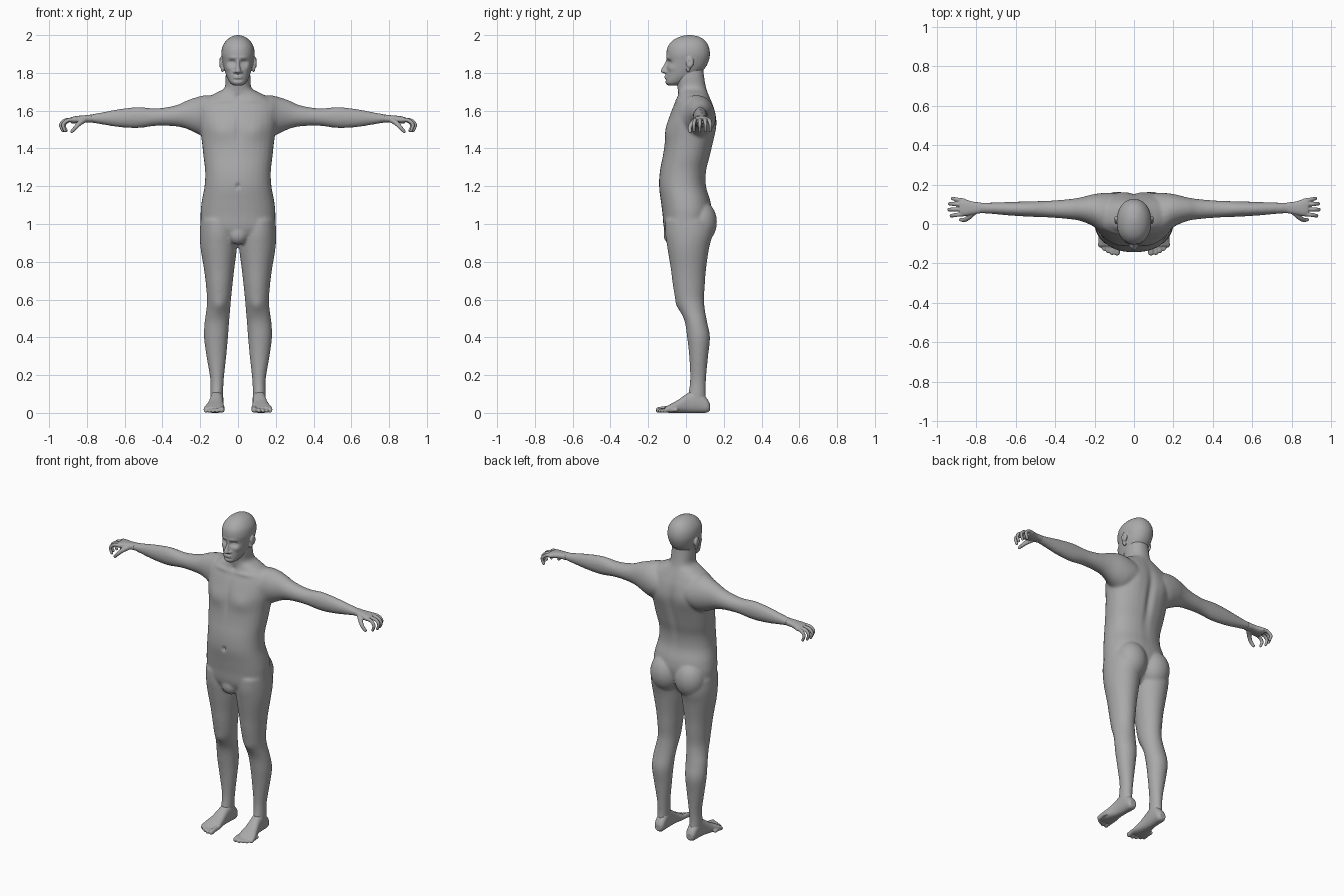
import bpy, bmesh, math

skin = bpy.data.materials.new("plain grey")
skin.diffuse_color = (0.40, 0.40, 0.40, 1)


def spline(rows, steps):
    """Catmull-Rom interpolation through equal-length rows."""
    out = []
    for i in range(len(rows) - 1):
        p0, p1, p2 = rows[max(i - 1, 0)], rows[i], rows[i + 1]
        p3 = rows[min(i + 2, len(rows) - 1)]
        for s in range(steps):
            t = s / steps
            out.append([0.5 * (2 * b + (c - a) * t + (2 * a - 5 * b + 4 * c - d) * t * t
                               + (3 * b - a - 3 * c + d) * t ** 3)
                        for a, b, c, d in zip(p0, p1, p2, p3)])
    return out + [list(rows[-1])]


def loft(bm, axis, rings, side=1, power=2.0, n=32, steps=4):
    """Rings: (position on axis, min and max of first, min and max of second other axis)."""
    u, v = [k for k in range(3) if k != axis]
    loops = []
    for t, u0, u1, v0, v1 in spline(rings, steps):
        loop = []
        for k in range(n):
            a = 2 * math.pi * k / n
            c, s = math.cos(a), math.sin(a)
            co = [0, 0, 0]
            co[axis] = t
            co[u] = (u0 + u1) / 2 + (u1 - u0) / 2 * math.copysign(abs(c) ** (2 / power), c)
            co[v] = (v0 + v1) / 2 + (v1 - v0) / 2 * math.copysign(abs(s) ** (2 / power), s)
            co[0] *= side
            loop.append(bm.verts.new(co))
        loops.append(loop)
    for a, b in zip(loops, loops[1:]):
        for k in range(n):
            bm.faces.new((a[k], a[(k + 1) % n], b[(k + 1) % n], b[k]))
    bm.faces.new(loops[0])
    bm.faces.new(loops[-1])


def ball(bm, centre, radii, side=1, n=16, rows=9):
    (x, y, z), (rx, ry, rz) = centre, radii
    rings = []
    for i in range(rows):
        a = math.radians(-84 + 168 * i / (rows - 1))
        c = math.cos(a)
        rings.append((z + rz * math.sin(a), x - rx * c, x + rx * c, y - ry * c, y + ry * c))
    loft(bm, 2, rings, side, n=n, steps=1)


def digit(bm, path, r0, r1, side):
    pts = spline(path, 5)
    for i, p in enumerate(pts):
        r = r0 + (r1 - r0) * i / (len(pts) - 1)
        ball(bm, p, (r, r, r), side, n=10, rows=6)


def fuse(name, bm, voxel, smooth, dabs=()):
    """Melt overlapping parts into one skin, then push it in or out with soft dabs."""
    bmesh.ops.recalc_face_normals(bm, faces=bm.faces)
    me = bpy.data.meshes.new(name)
    bm.to_mesh(me)
    bm.free()
    ob = bpy.data.objects.new(name, me)
    bpy.context.collection.objects.link(ob)
    m = ob.modifiers.new("melt", 'REMESH')
    m.mode = 'VOXEL'
    m.voxel_size = voxel
    m = ob.modifiers.new("soften", 'SMOOTH')
    m.factor = 0.5
    m.iterations = smooth
    dg = bpy.context.evaluated_depsgraph_get()
    ob.data = bpy.data.meshes.new_from_object(ob.evaluated_get(dg))
    ob.modifiers.clear()
    verts = ob.data.vertices
    co = [0.0] * (3 * len(verts))
    verts.foreach_get("co", co)
    for c, r, off in dabs:
        low, high = c[2] - 2.2 * r[2], c[2] + 2.2 * r[2]
        near = [i for i in range(0, len(co), 3) if low < co[i + 2] < high]
        for sx in ((1, -1) if c[0] else (1,)):
            for i in near:
                d = (((co[i] - c[0] * sx) / r[0]) ** 2 + ((co[i + 1] - c[1]) / r[1]) ** 2
                     + ((co[i + 2] - c[2]) / r[2]) ** 2)
                if d < 5:
                    w = math.exp(-d)
                    co[i] += off[0] * sx * w
                    co[i + 1] += off[1] * w
                    co[i + 2] += off[2] * w
    verts.foreach_set("co", co)
    ob.data.materials.clear()
    ob.data.materials.append(skin)
    ob.data.polygons.foreach_set("use_smooth", [True] * len(ob.data.polygons))
    ob.data.update()


# Torso and neck: (z, half width, front, back)
bm = bmesh.new()
torso = [(.90, .09, -.08, .06), (.97, .185, -.115, .11), (1.05, .198, -.124, .135),
         (1.12, .192, -.133, .130), (1.20, .177, -.143, .107), (1.28, .174, -.138, .108),
         (1.36, .183, -.123, .128), (1.45, .193, -.110, .148), (1.53, .205, -.100, .160),
         (1.60, .205, -.077, .152), (1.65, .190, -.055, .135), (1.69, .125, -.042, .118),
         (1.72, .072, -.045, .107), (1.78, .066, -.055, .096), (1.84, .060, -.050, .090)]
loft(bm, 2, [(z, -w, w, f, b) for z, w, f, b in torso], power=2.25)
ball(bm, (0, -.075, .945), (.055, .045, .055))

# Limbs
leg = [(1.02, .02, .198, -.11, .13), (.95, .006, .202, -.110, .140), (.87, .006, .198, -.098, .122),
       (.76, .02, .180, -.080, .106), (.68, .029, .170, -.070, .100), (.60, .037, .164, -.055, .095),
       (.54, .042, .168, -.030, .101), (.48, .047, .177, -.006, .112), (.40, .053, .180, .006, .127),
       (.30, .062, .167, .017, .117), (.18, .075, .147, .022, .106), (.10, .079, .146, .012, .104),
       (.05, .080, .145, .005, .110)]
arm = [(.10, -.05, .15, 1.47, 1.67), (.16, -.045, .155, 1.455, 1.682), (.21, -.01, .150, 1.475, 1.674),
       (.27, .015, .135, 1.503, 1.654), (.33, .025, .126, 1.517, 1.628), (.43, .033, .118, 1.520, 1.612),
       (.53, .037, .115, 1.508, 1.619), (.63, .043, .112, 1.513, 1.608), (.72, .051, .109, 1.527, 1.591),
       (.79, .055, .109, 1.539, 1.578), (.83, .054, .110, 1.540, 1.573)]
for s in (1, -1):
    loft(bm, 2, leg, s)
    loft(bm, 0, arm, s)
    ball(bm, (.085, .075, 1.01), (.095, .089, .115), s, n=28, rows=17)   # buttock

fuse("body", bm, .008, 6, [
    ((0, .15, 1.42), (.022, .06, .17), (0, -.014, 0)),        # spine
    ((.09, -.10, 1.49), (.065, .05, .05), (0, -.010, 0)),     # chest muscle
    ((0, -.11, 1.50), (.015, .05, .09), (0, .006, 0)),        # breastbone
    ((.10, .15, 1.53), (.06, .05, .08), (0, .008, 0)),        # shoulder blade
    ((0, -.142, 1.20), (.009, .03, .012), (0, .014, 0)),      # navel
    ((.10, -.035, .57), (.030, .03, .035), (0, -.008, 0)),    # kneecap
    ((0, -.05, 1.675), (.014, .03, .014), (0, .008, 0)),      # throat notch
    ((.09, -.06, 1.655), (.060, .03, .012), (0, -.006, .003)),  # collarbone
])

# Head: (z, half width, front, back)
bm = bmesh.new()
head = [(1.733, .022, -.095, -.05), (1.748, .042, -.109, -.005), (1.78, .060, -.108, .055),
        (1.82, .073, -.104, .097), (1.86, .082, -.101, .119), (1.90, .088, -.104, .127),
        (1.94, .082, -.096, .120), (1.972, .062, -.070, .100), (1.991, .036, -.034, .070),
        (2.0, .010, .005, .032)]
loft(bm, 2, [(z, -w, w, f, b) for z, w, f, b in head], power=2.15)
nose = [(1.797, .012, -.116), (1.805, .019, -.134), (1.818, .015, -.131),
        (1.845, .009, -.117), (1.872, .010, -.104)]
loft(bm, 2, [(z, -w, w, f, -.08) for z, w, f in nose], n=20)
for z in (1.782, 1.773):
    ball(bm, (0, -.103, z), (.026, .011, .005))               # lips
for s in (1, -1):
    ball(bm, (.090, .020, 1.855), (.012, .022, .030), s)      # ear
    ball(bm, (.082, .012, 1.825), (.010, .012, .022), s)      # ear lobe
    ball(bm, (.018, -.104, 1.805), (.008, .013, .008), s)     # nostril
fuse("head", bm, .004, 3, [
    ((.032, -.096, 1.855), (.019, .04, .013), (0, .016, 0)),  # eye socket
    ((.032, -.080, 1.853), (.010, .03, .006), (0, -.006, 0)),  # eyelid
    ((.030, -.100, 1.880), (.025, .03, .009), (0, -.004, 0)),  # brow
    ((.050, -.080, 1.825), (.016, .03, .016), (.003, -.004, 0)),  # cheekbone
    ((0, -.108, 1.762), (.025, .03, .006), (0, .004, 0)),     # under the lip
    ((.102, .018, 1.858), (.012, .010, .016), (-.006, 0, 0)),  # ear hollow
])

# Hands with curled fingers
palm = [(.775, .055, .109, 1.538, 1.579), (.82, .048, .114, 1.538, 1.575),
        (.86, .040, .126, 1.533, 1.571), (.885, .042, .128, 1.533, 1.565)]
fingers = [(.050, -.008, -.012), (.075, -.002, 0), (.099, .004, -.004), (.119, .010, -.018)]
bm = bmesh.new()
for s in (1, -1):
    loft(bm, 0, palm, s, power=2.4)
    for y, spread, reach in fingers:
        x = .938 + reach
        digit(bm, [(.865, y, 1.551), (x - .025, y + spread / 2, 1.549), (x, y + spread, 1.526),
                   (x - .010, y + spread, 1.494)], .0120, .0085, s)
    digit(bm, [(.81, .062, 1.553), (.838, .034, 1.534), (.860, .021, 1.511),
               (.880, .022, 1.490)], .0160, .0090, s)
fuse("hands", bm, .0038, 1)

# Feet with toes
foot = [(.126, .092, .130, .012, .05), (.108, .079, .141, .001, .08), (.06, .077, .146, 0, .125),
        (.01, .078, .150, 0, .105), (-.04, .075, .164, 0, .070), (-.08, .070, .179, 0, .048),
        (-.112, .072, .183, .002, .030)]
toes = [(.086, -.146, .0155), (.111, -.147, .0115), (.132, -.138, .0110),
        (.152, -.126, .0105), (.170, -.111, .0105)]
bm = bmesh.new()
for s in (1, -1):
    loft(bm, 1, foot, s, power=2.4)
    for x, y, r in toes:
        digit(bm, [(x, y + .06, r + .006), (x, y + .03, r + .005), (x, y, r)], r, r, s)
fuse("feet", bm, .0045, 2)
